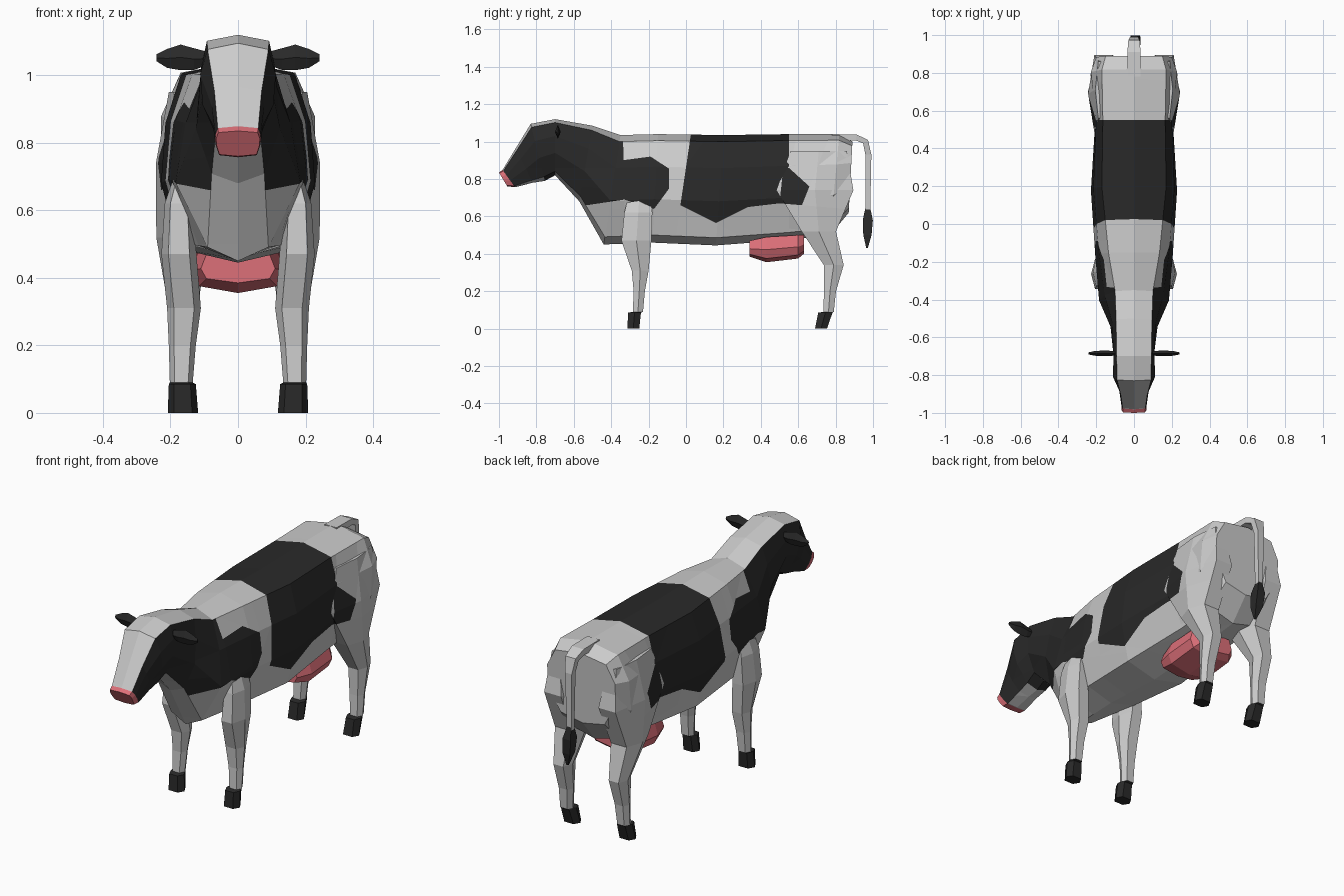
import bpy, bmesh
from mathutils import Vector

if "Cube" in bpy.data.objects:
    bpy.data.objects.remove(bpy.data.objects["Cube"])


def material(name, rgb):
    m = bpy.data.materials.new(name)
    m.diffuse_color = (*rgb, 1)
    m.use_nodes = True
    m.node_tree.nodes["Principled BSDF"].inputs["Base Color"].default_value = m.diffuse_color
    return m


GREY, BLACK, PINK = 0, 1, 2
MATS = [material("hide_grey", (0.8, 0.8, 0.8)),
        material("patch_black", (0.022, 0.022, 0.022)),
        material("skin_pink", (0.72, 0.16, 0.19))]


def loft(rings, colour=GREY):
    """Bridge equal-length rings of points and cap both ends."""
    bm = bmesh.new()
    vs = [[bm.verts.new(p) for p in r] for r in rings]
    n = len(vs[0])
    for a, b in zip(vs, vs[1:]):
        for i in range(n):
            j = (i + 1) % n
            bm.faces.new((a[i], a[j], b[j], b[i]))
    bm.faces.new(vs[0])
    bm.faces.new(vs[-1][::-1])
    bmesh.ops.recalc_face_normals(bm, faces=bm.faces)
    for f in bm.faces:
        f.material_index = colour
    return bm


def patch(bm, poly, colour, sides_only=False):
    """Cut a convex side-view (y, z) outline into the mesh and colour it."""
    lay = bm.faces.layers.int.get("inside") or bm.faces.layers.int.new("inside")
    bm.normal_update()
    for f in bm.faces:
        f[lay] = int(not sides_only or abs(f.normal.x) > 0.3)
    for (y0, z0), (y1, z1) in zip(poly, poly[1:] + poly[:1]):
        co, no = Vector((0, y0, z0)), Vector((0, z0 - z1, y1 - y0))
        fs = [f for f in bm.faces if f[lay]]
        geom = fs + list({e for f in fs for e in f.edges}) + list({v for f in fs for v in f.verts})
        bmesh.ops.bisect_plane(bm, geom=geom, dist=1e-4, plane_co=co, plane_no=no)
        for f in bm.faces:
            if f[lay] and (f.calc_center_median() - co).dot(no) < 0:
                f[lay] = 0
    for f in bm.faces:
        if f[lay]:
            f.material_index = colour


def finish(bm, name, mirror=False):
    me = bpy.data.meshes.new(name)
    bm.to_mesh(me)
    bm.free()
    for m in MATS:
        me.materials.append(m)
    ob = bpy.data.objects.new(name, me)
    bpy.context.collection.objects.link(ob)
    if mirror:
        ob.modifiers.new("mirror", "MIRROR").use_mirror_merge = False
    return ob


# Body and head: slices (top y, top z, bottom y, bottom z, four half widths)
slices = [
    (-1.00, .835, -.955, .76, .058, .065, .063, .055),
    (-.98, .85, -.91, .757, .060, .067, .066, .056),
    (-.91, .965, -.82, .78, .070, .078, .075, .055),
    (-.83, 1.095, -.755, .79, .090, .112, .105, .060),
    (-.70, 1.12, -.70, .82, .092, .108, .105, .065),
    (-.50, 1.085, -.57, .68, .095, .115, .125, .078),
    (-.35, 1.035, -.44, .45, .100, .155, .185, .090),
    (-.15, 1.04, -.18, .46, .135, .185, .205, .150),
    (.20, 1.035, .16, .445, .170, .215, .228, .175),
    (.55, 1.04, .55, .475, .165, .200, .205, .150),
    (.82, 1.04, .77, .50, .170, .228, .230, .150),
    (.89, 1.00, .87, .62, .150, .200, .200, .130),
]
rings = []
for yt, zt, yb, zb, *w in slices:
    top, bot = Vector((0, yt, zt)), Vector((0, yb, zb))
    half = [top.lerp(bot, t) + Vector((x, 0, 0)) for t, x in zip((.06, .3, .6, .93), w)]
    left = [Vector((-p.x, p.y, p.z)) for p in reversed(half)]
    rings.append([top] + half + [bot] + left)
body = loft(rings)

# Hide patches
thigh_spot = [(.50, .67), (.62, .66), (.66, .76), (.55, .86), (.52, .86)]
patch(body, [(.05, 1.2), (-.03, .66), (.16, .565), (.33, .65), (.33, 1.2)], BLACK)
patch(body, [(.33, 1.2), (.33, .65), (.50, .67), (.55, .86), (.55, 1.2)], BLACK)
patch(body, thigh_spot, BLACK)
patch(body, [(-1.05, 1.2), (-1.05, .72), (-.53, .66), (-.33, .69), (-.34, 1.2)], BLACK, True)
patch(body, [(-.34, .90), (-.33, .69), (-.17, .64), (-.09, .75), (-.09, .855), (-.19, .92)],
      BLACK, True)
patch(body, [(-1.2, .5), (-.73, .5), (-1.09, 1.0), (-1.2, 1.0)], PINK)
finish(body, "body")


# Legs: hexagonal slices (y, z, half depth, x, half width) with black hooves
def leg(name, levels, spot=None):
    bm = loft([[(x + rx * a, y + ry * b, z) for a, b in
                ((1, 0), (.6, 1), (-.6, 1), (-1, 0), (-.6, -1), (.6, -1))]
               for y, z, ry, x, rx in levels])
    if spot:
        patch(bm, spot, BLACK)
    patch(bm, [(-2, -1), (2, -1), (2, .09), (-2, .09)], BLACK)
    finish(bm, name, mirror=True)


leg("front_legs", [(-.25, .70, .06, .165, .025), (-.255, .62, .075, .175, .042),
                   (-.265, .47, .08, .175, .052), (-.245, .31, .045, .16, .05),
                   (-.25, .20, .03, .165, .04), (-.257, .09, .027, .168, .034),
                   (-.275, .085, .034, .165, .040), (-.282, 0, .032, .163, .045)])
leg("hind_legs", [(.71, .95, .15, .165, .04), (.69, .74, .205, .16, .083),
                  (.71, .52, .092, .165, .077), (.79, .34, .053, .163, .048),
                  (.77, .20, .032, .165, .040), (.762, .09, .028, .168, .034),
                  (.745, .085, .038, .165, .040), (.722, 0, .032, .163, .045)],
    thigh_spot)

# Udder: slices (y, bottom z, top z, half width)
finish(loft([[(w * a, y, zb + (zt - zb) * t) for a, t in
              ((.0, 0), (.85, .15), (1, .5), (.85, 1), (-.85, 1), (-1, .5), (-.85, .15))]
             for y, zb, zt, w in ((.34, .385, .47, .11), (.43, .355, .49, .135),
                                  (.60, .375, .50, .135), (.63, .40, .50, .11))], PINK), "udder")

# Ears: flat leaf slices (x, z, half height, half thickness)
finish(loft([[(x, -.685 + d * a, z + h * b) for a, b in ((1, 0), (0, 1), (-1, 0), (0, -1))]
             for x, z, h, d in ((.085, 1.05, .018, .01), (.13, 1.048, .032, .014),
                                (.17, 1.053, .038, .015), (.21, 1.05, .028, .012),
                                (.242, 1.052, .010, .005))], BLACK), "ears", mirror=True)


# Tail and tuft: square tube along a path of (x, y, z, half width, half thickness)
def tube(path, name, colour):
    pts = [Vector(p[:3]) for p in path]
    rings = []
    for i, (p, row) in enumerate(zip(pts, path)):
        t = pts[min(i + 1, len(pts) - 1)] - pts[max(i - 1, 0)]
        side = Vector((0, -t.z, t.y)).normalized() * row[4]
        across = Vector((row[3], 0, 0))
        rings.append([p + across + side, p - across + side, p - across - side, p + across - side])
    finish(loft(rings, colour), name)


tube([(0, .78, 1.02, .035, .02), (0, .91, 1.022, .035, .016), (0, .96, 1.0, .03, .016),
      (0, .975, .93, .02, .016), (0, .972, .62, .013, .013)], "tail", GREY)
tube([(0, .972, .65, .010, .012), (.005, .972, .58, .024, .027),
      (.012, .97, .50, .022, .022), (.02, .968, .43, .005, .004)], "tail_tuft", BLACK)
